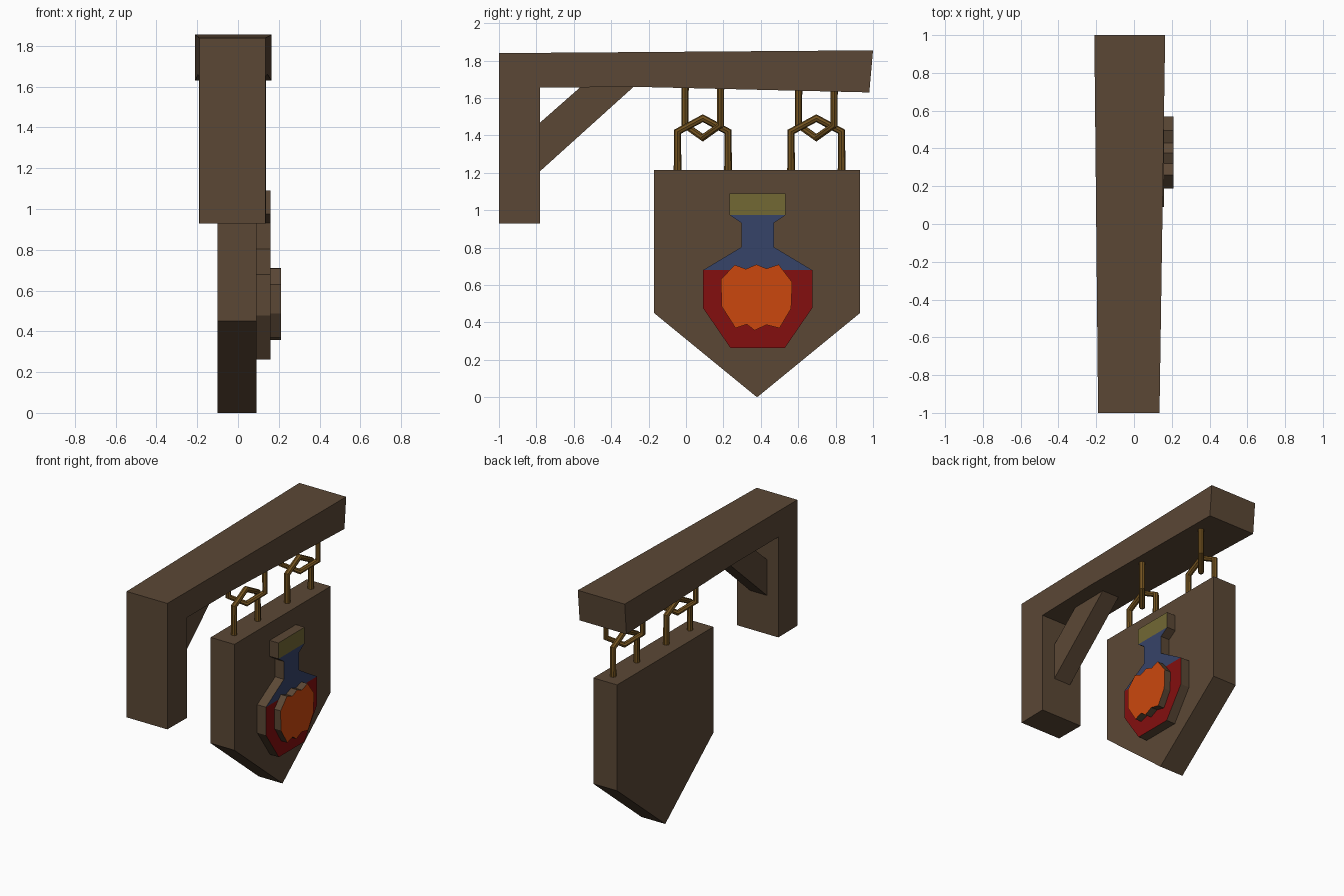
import bpy
import bmesh
from mathutils import Vector

cube = bpy.data.objects.get("Cube")
if cube:
    bpy.data.objects.remove(cube, do_unlink=True)


def material(name, rgb):
    m = bpy.data.materials.new(name)
    m.use_nodes = True
    m.diffuse_color = (*rgb, 1)
    bsdf = next(n for n in m.node_tree.nodes if n.type == 'BSDF_PRINCIPLED')
    bsdf.inputs["Base Color"].default_value = (*rgb, 1)
    bsdf.inputs["Roughness"].default_value = 0.8
    return m


WOOD = material("brown wood", (0.105, 0.064, 0.036))
BRASS = material("dark brass", (0.17, 0.085, 0.014))
CORK = material("olive cork", (0.168, 0.138, 0.034))
GLASS = material("blue glass", (0.037, 0.057, 0.14))
RED = material("red liquid", (0.23, 0.0045, 0.0045))
ORANGE = material("orange splash", (0.60, 0.064, 0.004))


def prism(name, outline, x0, x1, mats, cuts=(), face_rule=None, shape=None):
    """Extrude a (y, z) outline from x0 to x1, then optionally cut, paint and shape it."""
    bm = bmesh.new()
    base = bm.faces.new([bm.verts.new((x0, y, z)) for y, z in outline])
    ext = bmesh.ops.extrude_face_region(bm, geom=[base], use_keep_orig=True)
    verts = [g for g in ext["geom"] if isinstance(g, bmesh.types.BMVert)]
    bmesh.ops.translate(bm, vec=(x1 - x0, 0, 0), verts=verts)
    for z in cuts:
        bmesh.ops.bisect_plane(bm, geom=bm.verts[:] + bm.edges[:] + bm.faces[:],
                               plane_co=(0, 0, z), plane_no=(0, 0, 1))
    bmesh.ops.recalc_face_normals(bm, faces=bm.faces[:])
    if face_rule:
        for f in bm.faces:
            if f.normal.x > 0.9:
                f.material_index = face_rule(f.calc_center_median().z)
    if shape:
        for v in bm.verts:
            shape(v)
    me = bpy.data.meshes.new(name)
    bm.to_mesh(me)
    bm.free()
    for m in mats:
        me.materials.append(m)
    ob = bpy.data.objects.new(name, me)
    bpy.context.collection.objects.link(ob)
    return ob


def widen(v):
    # beam grows slightly wider towards its free end
    v.co.x += (0.015 if v.co.x > 0 else -0.01) * (v.co.y + 1)


# Post and beam in one piece, with the diagonal brace
prism("post_and_beam",
      [(-1, 0.93), (-0.78, 0.93), (-0.78, 1.655), (-0.28, 1.66), (0.98, 1.63),
       (1, 1.855), (-1, 1.84)], -0.19, 0.135, [WOOD], shape=widen)
prism("brace", [(-0.79, 1.20), (-0.28, 1.66), (-0.28, 1.68), (-0.54, 1.68), (-0.79, 1.46)],
      -0.10, 0.035, [WOOD])

# Hanging sign board
prism("sign_board", [(-0.17, 1.215), (-0.17, 0.45), (0.38, 0), (0.93, 0.45), (0.93, 1.215)],
      -0.1, 0.09, [WOOD])

# Bottle relief: mirrored half outline, only its front face is painted
LIQUID_TOP, CORK_BASE = 0.68, 0.975
half = [(0.145, 0.263), (0.292, 0.477), (0.292, LIQUID_TOP), (0.087, 0.803),
        (0.087, 0.932), (0.15, CORK_BASE), (0.15, 1.09)]
middle = 0.383
outline = [(middle + y, z) for y, z in half] + [(middle - y, z) for y, z in reversed(half)]
prism("bottle", outline, 0.085, 0.16, [WOOD, RED, GLASS, CORK], cuts=(LIQUID_TOP, CORK_BASE),
      face_rule=lambda z: 1 if z < LIQUID_TOP else 2 if z < CORK_BASE else 3)

# Jagged splash on the bottle
splash = [(0.19, 0.487), (0.265, 0.37), (0.325, 0.39), (0.367, 0.358), (0.43, 0.387),
          (0.5, 0.37), (0.562, 0.475), (0.568, 0.615), (0.495, 0.71), (0.43, 0.688),
          (0.377, 0.71), (0.32, 0.686), (0.26, 0.708), (0.187, 0.63)]
prism("splash", splash, 0.155, 0.21, [WOOD, ORANGE], face_rule=lambda z: 1)


def link(name, points, radius):
    cu = bpy.data.curves.new(name, 'CURVE')
    cu.dimensions = '3D'
    cu.bevel_depth = radius
    cu.bevel_resolution = 2
    cu.use_fill_caps = True
    sp = cu.splines.new('POLY')
    sp.points.add(len(points) - 1)
    for p, co in zip(sp.points, points):
        p.co = (*co, 1)
    cu.materials.append(BRASS)
    ob = bpy.data.objects.new(name, cu)
    bpy.context.collection.objects.link(ob)
    bpy.ops.object.select_all(action='DESELECT')
    ob.select_set(True)
    bpy.context.view_layer.objects.active = ob
    bpy.ops.object.convert(target='MESH')
    bpy.ops.object.shade_smooth_by_angle()


# Two chains, each a straight lower link and a turned upper link
for side, y in (("front", 0.09), ("back", 0.697)):
    lower = [(-0.135, 1.20), (-0.135, 1.42), (0, 1.492), (0.135, 1.42), (0.135, 1.20)]
    link(side + "_lower_link", [(0, y + d, z) for d, z in lower], 0.021)
    upper = [(-1, 1.68), (-1, 1.455), (0, 1.388), (1, 1.455), (1, 1.68)]
    turn = Vector((0.08, 0.095))
    link(side + "_upper_link", [(0.005 + d * turn.x, y + d * turn.y, z) for d, z in upper], 0.02)
